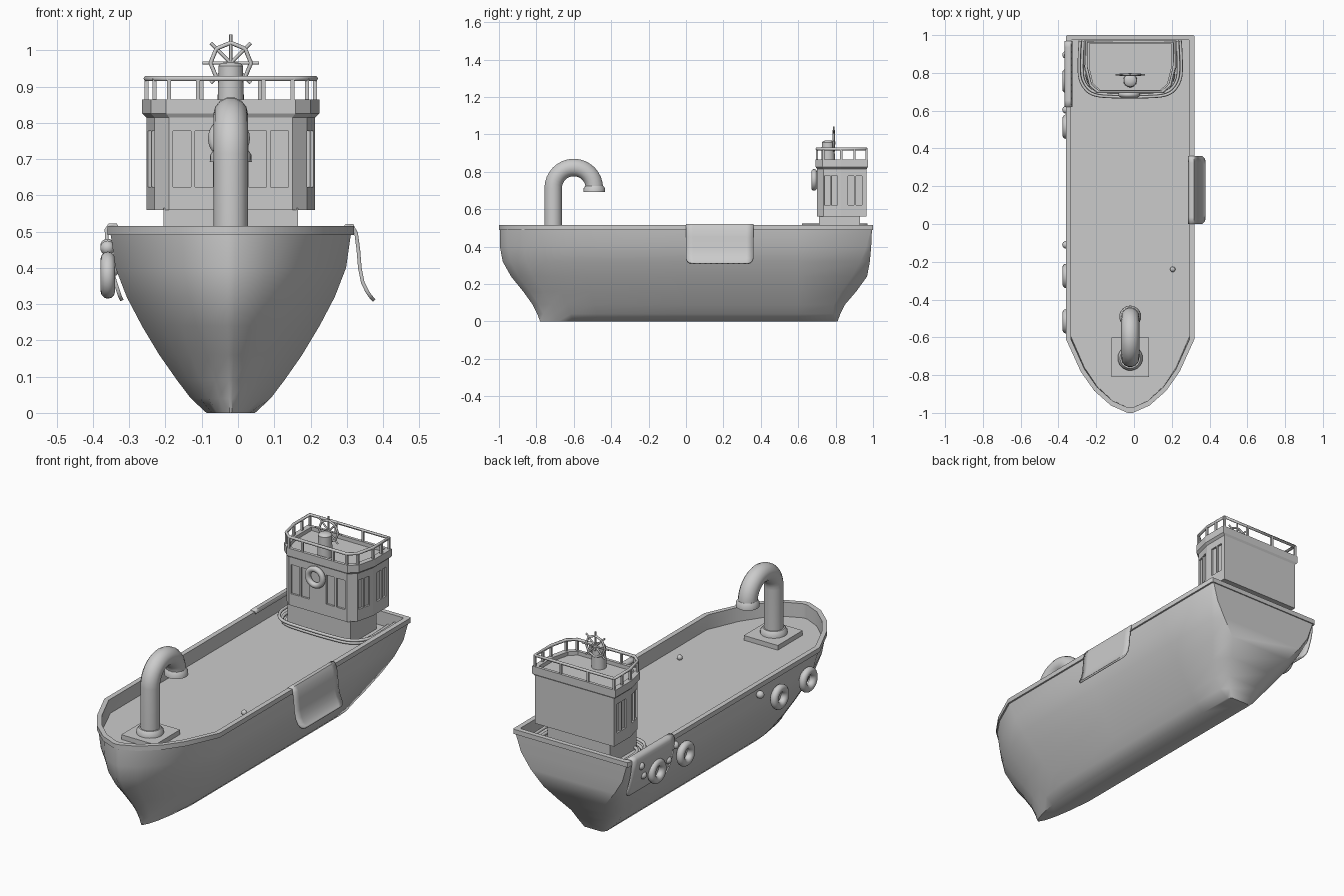
import bpy, bmesh, math
from mathutils import Matrix, Vector

if "Cube" in bpy.data.objects:
    bpy.data.objects.remove(bpy.data.objects["Cube"])

CX = -0.02  # centre line of the ship


def finish(name, bm, smooth=None):
    bmesh.ops.recalc_face_normals(bm, faces=bm.faces)
    me = bpy.data.meshes.new(name)
    bm.to_mesh(me)
    bm.free()
    ob = bpy.data.objects.new(name, me)
    bpy.context.collection.objects.link(ob)
    if smooth:
        bpy.ops.object.select_all(action='DESELECT')
        ob.select_set(True)
        bpy.context.view_layer.objects.active = ob
        bpy.ops.object.shade_smooth_by_angle(angle=math.radians(smooth))
    return ob


def loft(name, rings, smooth=None):
    bm = bmesh.new()
    vs = [[bm.verts.new(p) for p in r] for r in rings]
    n = len(vs[0])
    for a, b in zip(vs, vs[1:]):
        for i in range(n):
            bm.faces.new((a[i], a[(i + 1) % n], b[(i + 1) % n], b[i]))
    bm.faces.new(vs[0])
    bm.faces.new(vs[-1])
    return finish(name, bm, smooth)


def add_box(bm, loc, dims, rot=0):
    m = Matrix.Translation(loc) @ Matrix.Rotation(rot, 4, 'Z') @ Matrix.Diagonal((*dims, 1))
    bmesh.ops.create_cube(bm, size=1, matrix=m)


def box(name, loc, dims):
    bm = bmesh.new()
    add_box(bm, loc, dims)
    return finish(name, bm)


def lathe(name, prof, x, y, n=24):
    rings = [[(x + r * math.cos(2 * math.pi * i / n), y + r * math.sin(2 * math.pi * i / n), z)
              for i in range(n)] for r, z in prof]
    return loft(name, rings, 40)


def tube(name, pts, r, cyclic=False, res=2, kind='POLY'):
    cu = bpy.data.curves.new(name, 'CURVE')
    cu.dimensions = '3D'
    cu.bevel_depth, cu.bevel_resolution, cu.use_fill_caps = r, res, True
    sp = cu.splines.new(kind)
    sp.points.add(len(pts) - 1)
    for p, q in zip(sp.points, pts):
        p.co = (*q, 1)
    sp.use_cyclic_u = cyclic
    if kind == 'NURBS':
        sp.order_u, sp.use_endpoint_u = 3, True
    ob = bpy.data.objects.new(name, cu)
    bpy.context.collection.objects.link(ob)
    return ob


def torus(name, loc, R, r, rot):
    bpy.ops.mesh.primitive_torus_add(location=loc, rotation=rot, major_radius=R, minor_radius=r,
                                     major_segments=28, minor_segments=12)
    bpy.context.object.name = name
    bpy.ops.object.shade_smooth()


def ball(name, loc, r):
    bpy.ops.mesh.primitive_uv_sphere_add(location=loc, radius=r, segments=16, ring_count=10)
    bpy.context.object.name = name
    bpy.ops.object.shade_smooth()


def mirrored(half):
    return half + [(-x, y) for x, y in reversed(half)]


# Hull: waterline outlines lofted upward, then over the rim and down to the deck
def waterline(z, w, yb, ys, c):
    sh = -0.61 + 0.3 * (0.49 - z) * (z < 0.49)
    L = sh - yb
    half = [(0.04 * w, yb), (0.3 * w, yb + 0.1 * L), (0.56 * w, yb + 0.3 * L),
            (0.77 * w, yb + 0.56 * L), (w, sh), (w, 0), (w, 0.6), (w, ys - c), (w - 0.8 * min(c, w), ys)]
    return [(CX + x, y, z) for x, y in mirrored(half)]


levels = [(0, .067, -.78, .81, .02), (.04, .11, -.795, .825, .04), (.09, .148, -.82, .85, .06),
          (.16, .197, -.87, .91, .08), (.24, .245, -.935, .968, .08), (.32, .287, -.98, .983, .05),
          (.40, .318, -.995, .99, .025), (.49, .331, -.995, .994, .006), (.49, .34, -1, 1, .006),
          (.515, .34, -1, 1, .006), (.515, .314, -.972, .975, .006), (.44, .314, -.972, .975, .006)]
loft("hull", [waterline(*l) for l in levels], 50)

# Bent ventilation pipe on its plate
box("pipe_plate", (CX, -.705, .45), (.2, .21, .03))
lathe("pipe_base_flange", [(.066, .46), (.066, .48), (.054, .495)], CX, -.71)
arc = [(CX, -.6 - .11 * math.cos(math.pi * i / 16), .713 + .11 * math.sin(math.pi * i / 16)) for i in range(17)]
tube("bent_pipe", [(CX, -.71, .46)] + arc + [(CX, -.49, .70)], .048, res=5)
lathe("pipe_mouth", [(.048, .725), (.057, .712), (.058, .692), (.046, .692), (.044, .705)], CX, -.49)
ball("deck_knob", (.205, -.24, .452), .014)

# Cabin with recessed windows
half = [(.17, .70), (.21, .735), (.233, .83), (.233, .966)]
plan = mirrored(half)


def cabin_ring(z, s):
    return [(CX + x * s, .835 + (y - .835) * s, z) for x, y in plan]


box("cabin_base", (CX, .82, .5), (.37, .22, .13))
cabin = loft("cabin", [cabin_ring(.56, 1), cabin_ring(.83, 1)])
bm = bmesh.new()
for s in (-1, 1):
    for x in (.074, .134):
        add_box(bm, (CX + s * x, .70, .7), (.05, .02, .155))
    for y in (.882, .925):
        add_box(bm, (CX + s * .233, y, .7), (.02, .033, .155))
    for t in (.21, .61):
        add_box(bm, (CX + s * (.21 + .023 * t), .735 + .095 * t, .7), (.02, .034, .155),
                -s * math.atan2(.023, .095))
cutter = finish("window_cutter", bm)
cutter.hide_render = True
mod = cabin.modifiers.new("windows", 'BOOLEAN')
mod.operation, mod.object, mod.solver = 'DIFFERENCE', cutter, 'EXACT'
bpy.context.view_layer.objects.active = cabin
bpy.ops.object.modifier_apply(modifier=mod.name)
bpy.data.objects.remove(cutter)
loft("cabin_roof", [cabin_ring(.815, 1), cabin_ring(.826, 1.05), cabin_ring(.865, 1.05),
                    cabin_ring(.865, .93), cabin_ring(.845, .93)])

# Roof railing
rail = cabin_ring(.922, 1)
tube("roof_rail", rail, .008, cyclic=True, res=1)
bm = bmesh.new()
spots = list(half) + [(.233, .9), (.09, .70), (.08, .966)]
for s in (-1, 1):
    for x, y in spots:
        add_box(bm, (CX + s * x, y, .892), (.011, .011, .06))
finish("rail_posts", bm)

# Steering stand and wheel
lathe("wheel_stand", [(.037, .84), (.034, .94), (.034, .957), (.026, .965), (.008, .968)], CX, .76)
WZ = .965
tube("wheel_axle", [(CX, .76, WZ - .012), (CX, .80, WZ - .012)], .008)
ringp = [Vector((math.sin(i * math.pi / 4), 0, math.cos(i * math.pi / 4))) for i in range(8)]
hub = Vector((CX, .79, WZ))
tube("wheel_rim", [hub + p * .056 for p in ringp], .006, cyclic=True)
for i in range(4):
    tube(f"wheel_spoke_{i}", [hub + ringp[i] * .078, hub - ringp[i] * .078], .0045)

# Life ring on the cabin front
torus("life_ring", (CX - .005, .685, .757), .043, .015, (math.pi / 2, 0, 0))

# Ropes laid on deck around the cabin base
for i, (w, y, z) in enumerate([(.225, .715, .452), (.25, .69, .455), (.265, .68, .475)]):
    r = [(w, .97), (w + .01, .82), (w - .005, .74), (w - .06, y), (.08, y - .008)]
    tube(f"deck_rope_{i}", [(CX + x, yy, z) for x, yy in mirrored(r)], .008, kind='NURBS')

# Tyre fenders and floats on the left side
for i, y in enumerate((.757, .515, -.275, -.515)):
    torus(f"tyre_{i}", (-.359, y, .38), .045, .02, (0, math.pi / 2, 0))
for i, (y, z) in enumerate([(-.11, .455), (.605, .46), (.65, .395), (.895, .46), (.86, .395)]):
    ball(f"float_{i}", (-.36 + (z < .42) * .012, y, z), .02)


# Cloths draped over the rim, with rounded lower corners
def cloth(name, prof, y0, y1, n=10):
    bm = bmesh.new()
    zb = prof[-1][1]
    rows = []
    for x, z in prof:
        h = max(0, .03 - (z - zb))
        ins = .03 - math.sqrt(max(0, .03 ** 2 - h * h))
        rows.append([bm.verts.new((x, y0 + ins + (y1 - y0 - 2 * ins) * i / n, z)) for i in range(n + 1)])
    for a, b in zip(rows, rows[1:]):
        for i in range(n):
            bm.faces.new((a[i], a[i + 1], b[i + 1], b[i]))
    ob = finish(name, bm, 60)
    m = ob.modifiers.new("thickness", 'SOLIDIFY')
    m.thickness, m.offset = .01, 0


cloth("right_cloth", [(.29, .505), (.30, .517), (.315, .517), (.326, .495), (.332, .45), (.336, .40),
                      (.344, .36), (.356, .335), (.364, .323), (.371, .315), (.376, .31)], 0, .36)
cloth("left_cloth", [(-.33, .505), (-.337, .518), (-.355, .518), (-.363, .505), (-.361, .46), (-.352, .41),
                     (-.34, .365), (-.33, .335), (-.326, .322), (-.322, .314), (-.32, .31)], .62, .97)
